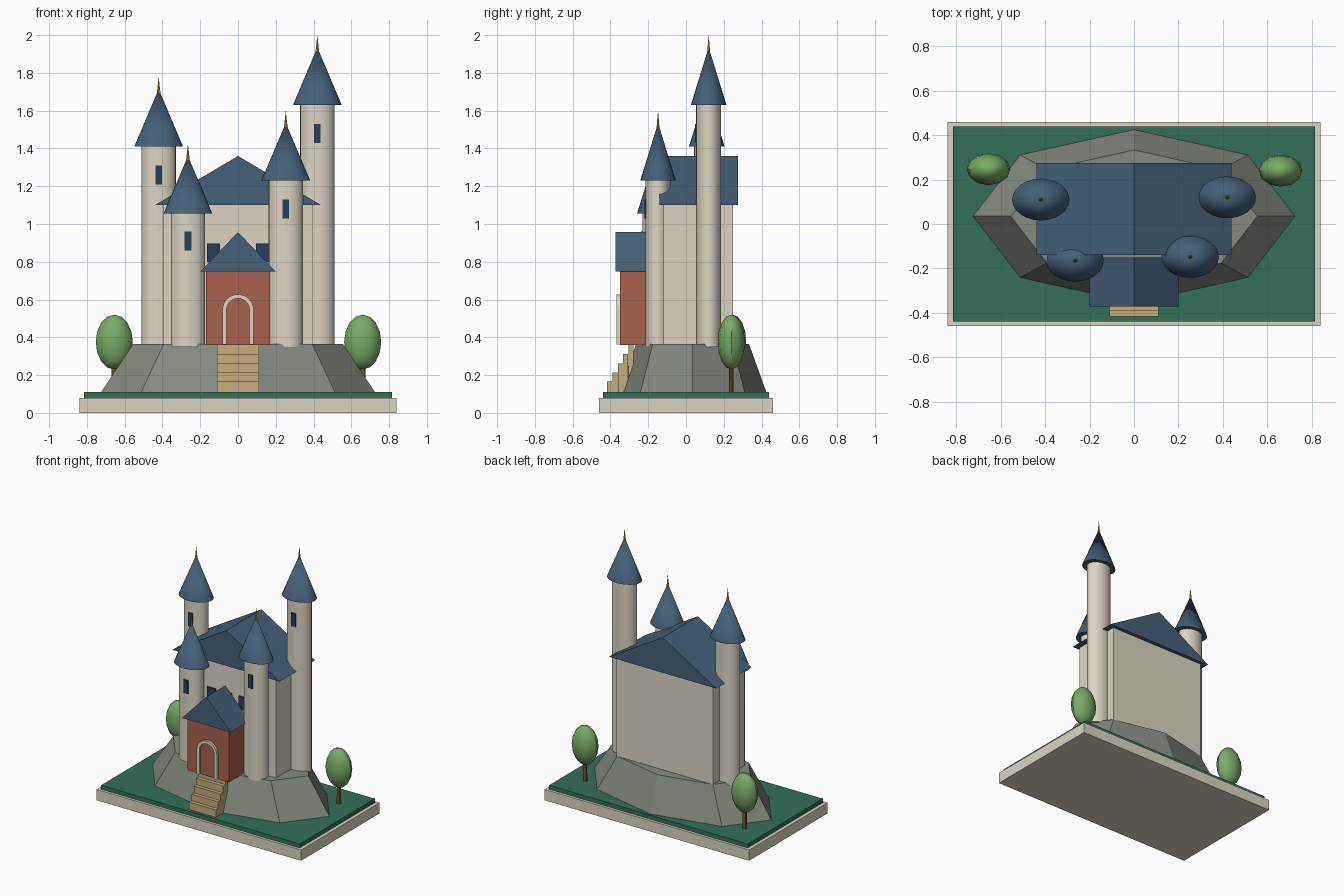
import bpy, bmesh, math
from mathutils import Matrix, Vector

if "Cube" in bpy.data.objects:
    bpy.data.objects.remove(bpy.data.objects["Cube"])

SQ = 0.73  # round parts are flattened front to back


def material(name, code):
    m = bpy.data.materials.new(name)
    rgb = [int(code[i:i + 2], 16) / 255 for i in (0, 2, 4)]
    m.diffuse_color = [c / 12.92 if c < 0.04 else ((c + 0.055) / 1.055) ** 2.4 for c in rgb] + [1]
    m.use_nodes = True
    m.node_tree.nodes["Principled BSDF"].inputs["Base Color"].default_value = m.diffuse_color
    return m


CREAM = material("cream", "DDD5C4")
SLATE = material("slate", "456078")
BRICK = material("brick", "A8624D")
ROCK = material("rock", "858B80")
GRASS = material("grass", "337058")
SAND = material("sand", "C6AE80")
LEAF = material("leaf", "78AA66")
BARK = material("bark", "7A4E35")
GOLD = material("gold", "D0A23C")
GLASS = material("glass", "26405A")


def finish(bm, name, mat, smooth=False):
    bmesh.ops.recalc_face_normals(bm, faces=bm.faces)
    me = bpy.data.meshes.new(name)
    bm.to_mesh(me)
    bm.free()
    me.materials.append(mat)
    ob = bpy.data.objects.new(name, me)
    bpy.context.collection.objects.link(ob)
    if smooth:
        bpy.ops.object.select_all(action='DESELECT')
        ob.select_set(True)
        bpy.context.view_layer.objects.active = ob
        bpy.ops.object.shade_smooth_by_angle(angle=math.radians(35))
    return ob


def box(name, mat, x0, x1, y0, y1, z0, z1):
    bm = bmesh.new()
    centre = Vector((x0 + x1, y0 + y1, z0 + z1)) / 2
    bmesh.ops.create_cube(bm, size=1, matrix=Matrix.Translation(centre)
                          @ Matrix.Diagonal((x1 - x0, y1 - y0, z1 - z0, 1)))
    return finish(bm, name, mat)


def cone(name, mat, x, y, z0, z1, r0, r1, sides=24, sq=SQ, smooth=True):
    bm = bmesh.new()
    bmesh.ops.create_cone(bm, cap_ends=True, segments=sides, radius1=r0, radius2=r1, depth=z1 - z0,
                          matrix=Matrix.Translation((x, y, (z0 + z1) / 2)) @ Matrix.Diagonal((1, sq, 1, 1)))
    return finish(bm, name, mat, smooth)


def extrude_y(name, mat, outline, y0, y1):
    # closed x-z outline pushed from y0 to y1
    bm = bmesh.new()
    face = bm.faces.new([bm.verts.new((x, y0, z)) for x, z in outline])
    new = bmesh.ops.extrude_face_region(bm, geom=[face])["geom"]
    bmesh.ops.translate(bm, vec=(0, y1 - y0, 0), verts=[v for v in new if isinstance(v, bmesh.types.BMVert)])
    return finish(bm, name, mat)


def arc(r, z, n=12):
    return [(r * math.cos(math.pi * i / n), z + r * math.sin(math.pi * i / n)) for i in range(n + 1)]


# Ground
box("plinth", CREAM, -0.84, 0.84, -0.46, 0.46, 0, 0.08)
box("lawn", GRASS, -0.815, 0.815, -0.44, 0.44, 0.08, 0.11)
cone("hill", ROCK, 0, 0.035, 0.11, 0.365, 0.725, 0.555, 8, 0.39 / 0.725, False)

# Main hall with a front gable
box("hall_walls", CREAM, -0.395, 0.395, -0.12, 0.248, 0.35, 1.11)
extrude_y("hall_roof", SLATE, [(-0.44, 1.10), (0.44, 1.10), (0, 1.36)], -0.14, 0.275)
for i, x in enumerate((-0.13, 0, 0.13)):
    box(f"hall_window_{i}", GLASS, x - 0.034, x + 0.034, -0.13, -0.11, 0.80, 0.897)

# Towers: x, y, height of the eaves, centre height of the window
towers = {
    "tall_right": (0.42, 0.12, 1.63, 1.48),
    "tall_left": (-0.42, 0.11, 1.41, 1.26),
    "front_right": (0.253, -0.148, 1.23, 1.08),
    "front_left": (-0.265, -0.165, 1.055, 0.91),
}
for name, (x, y, z, wz) in towers.items():
    cone(f"{name}_tower", CREAM, x, y, 0.35, z + 0.005, 0.091, 0.091)
    cone(f"{name}_tower_roof", SLATE, x, y, z, z + 0.305, 0.129, 0.0)
    cone(f"{name}_finial", GOLD, x, y, z + 0.27, z + 0.37, 0.011, 0.0, 8, 0.8)
    front = y - 0.091 * SQ
    box(f"{name}_tower_window", GLASS, x - 0.018, x + 0.018, front - 0.006, front + 0.02, wz - 0.05, wz + 0.05)

# Gatehouse, doorway and steps
box("gatehouse_walls", BRICK, -0.17, 0.17, -0.35, -0.17, 0.36, 0.75)
extrude_y("gatehouse_roof", SLATE, [(-0.2, 0.748), (0.2, 0.748), (0, 0.957)], -0.372, -0.15)
extrude_y("door", BRICK, [(0.06, 0.362)] + arc(0.06, 0.545) + [(-0.06, 0.362)], -0.354, -0.345)
inner = [(0.061, 0.362)] + arc(0.061, 0.545) + [(-0.061, 0.362)]
outer = [(0.083, 0.362)] + arc(0.083, 0.545) + [(-0.083, 0.362)]
extrude_y("door_arch", CREAM, outer + inner[::-1], -0.367, -0.345)
for i in range(5):
    y = -0.417 + 0.028 * i
    box(f"step_{i}", SAND, -0.11, 0.11, y, y + 0.027, 0.11, 0.165 + 0.0485 * i)

# Trees
for side, x, y in (("left", -0.655, 0.247), ("right", 0.66, 0.24)):
    cone(f"{side}_trunk", BARK, x, y, 0.10, 0.28, 0.017, 0.015, 8)
    bm = bmesh.new()
    bmesh.ops.create_uvsphere(bm, u_segments=12, v_segments=8, radius=1,
                              matrix=Matrix.Translation((x, y, 0.375)) @ Matrix.Diagonal((0.098, 0.072, 0.145, 1)))
    finish(bm, f"{side}_tree_crown", LEAF, True)
